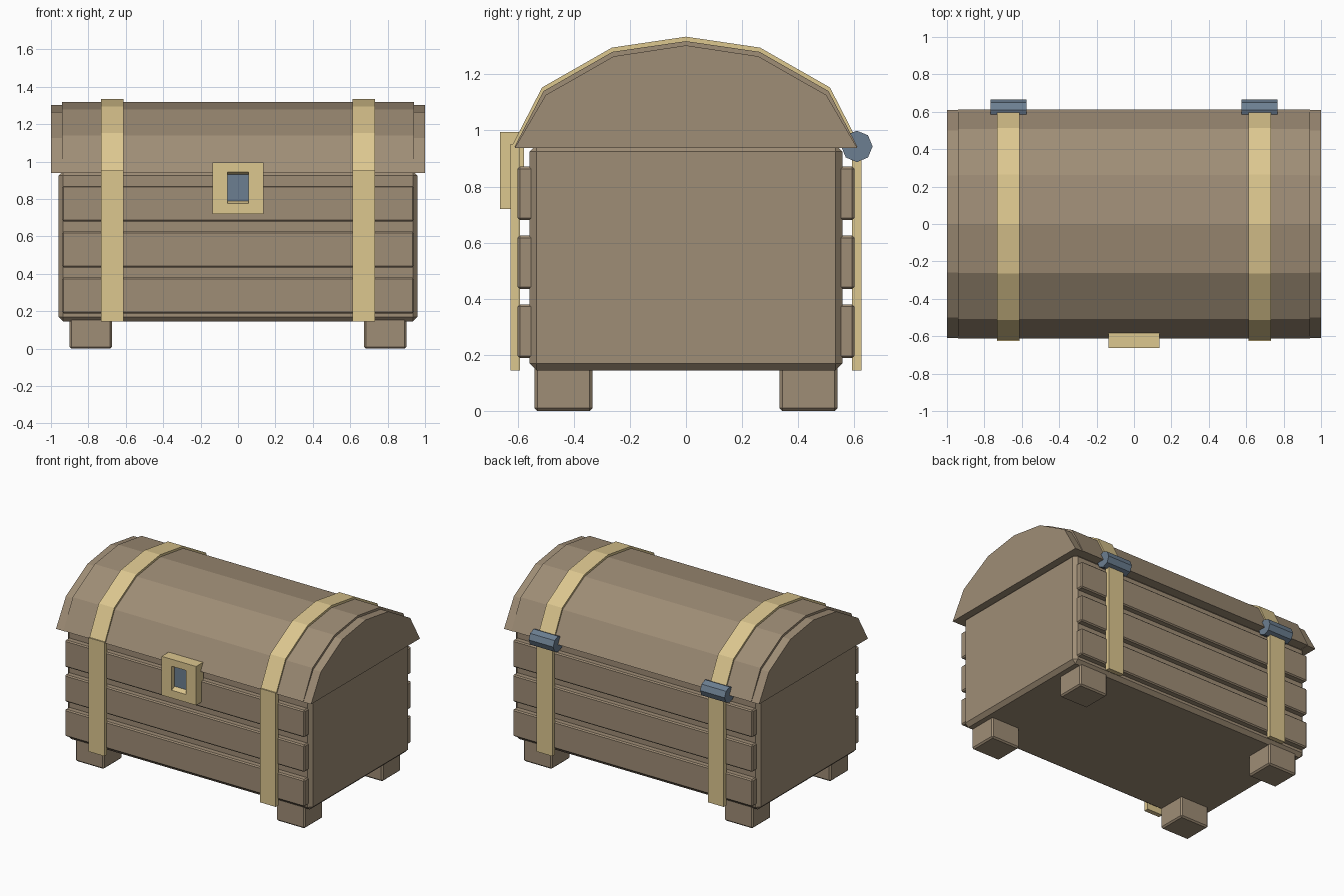
import bpy, bmesh, math
from mathutils import Matrix

if "Cube" in bpy.data.objects:
    bpy.data.objects.remove(bpy.data.objects["Cube"])


def material(name, rgb):
    m = bpy.data.materials.new(name)
    m.diffuse_color = (*rgb, 1)
    m.use_nodes = True
    m.node_tree.nodes["Principled BSDF"].inputs["Base Color"].default_value = m.diffuse_color
    return m


WOOD = material("brown wood", (0.345, 0.266, 0.180))
BRASS = material("pale brass", (0.72, 0.57, 0.275))
STEEL = material("blue steel", (0.150, 0.212, 0.285))


def finish(bm, name, *mats):
    bmesh.ops.recalc_face_normals(bm, faces=bm.faces)
    me = bpy.data.meshes.new(name)
    bm.to_mesh(me)
    bm.free()
    for m in mats:
        me.materials.append(m)
    ob = bpy.data.objects.new(name, me)
    bpy.context.collection.objects.link(ob)
    return ob


def box(name, x, y, z, mat, bevel=0.0):
    """Box from (min, max) ranges, with optional chamfer."""
    bm = bmesh.new()
    size = [r[1] - r[0] for r in (x, y, z)]
    mid = [(r[0] + r[1]) / 2 for r in (x, y, z)]
    bmesh.ops.create_cube(bm, size=1, matrix=Matrix.Translation(mid) @ Matrix.Diagonal((*size, 1)))
    if bevel:
        bmesh.ops.bevel(bm, geom=bm.edges[:], offset=bevel, segments=1, affect='EDGES')
    return finish(bm, name, mat)


def arch(name, half, x0, x1, mat):
    """Extrude an arched profile, given as its right half from the top down, along x."""
    prof = half[::-1] + [(-y, z) for y, z in half[1:]]
    bm = bmesh.new()
    f = bm.faces.new([bm.verts.new((x0, y, z)) for y, z in prof])
    ext = bmesh.ops.extrude_face_region(bm, geom=[f], use_keep_orig=True)
    bmesh.ops.translate(bm, vec=(x1 - x0, 0, 0),
                        verts=[v for v in ext["geom"] if isinstance(v, bmesh.types.BMVert)])
    return finish(bm, name, mat)


# chest body
box("body", (-0.96, 0.96), (-0.557, 0.557), (0.145, 0.95), WOOD, 0.025)

# horizontal planks on front and back
for side, label in ((-1, "front"), (1, "back")):
    y = sorted((side * 0.60, side * 0.54))
    for i in range(3):
        z = 0.189 + i * 0.2455
        box(f"{label}_plank_{i + 1}", (-0.94, 0.94), y, (z, z + 0.191), WOOD, 0.008)

# feet
for sx in (-1, 1):
    for sy in (-1, 1):
        box("foot", sorted((sx * 0.675, sx * 0.90)), sorted((sy * 0.333, sy * 0.54)),
            (0, 0.165), WOOD, 0.01)

# domed lid with slightly lower end caps
arch("lid", [(0, 1.318), (0.262, 1.28), (0.508, 1.14), (0.612, 0.94)], -0.94, 0.94, WOOD)
for sx in (-1, 1):
    arch("lid_end", [(0, 1.303), (0.258, 1.264), (0.50, 1.126), (0.61, 0.938)],
         *sorted((sx * 0.935, sx * 1.0)), WOOD)

# straps and hinges
for sx in (-1, 1):
    c = sx * 0.672
    xr = (c - 0.061, c + 0.061)
    arch("lid_strap", [(0, 1.334), (0.264, 1.295), (0.513, 1.153), (0.62, 0.945)], *xr, BRASS)
    box("front_strap", xr, (-0.625, -0.592), (0.145, 0.952), BRASS)
    box("back_strap", xr, (0.592, 0.625), (0.145, 0.952), BRASS)
    bm = bmesh.new()
    bmesh.ops.create_cone(bm, cap_ends=True, segments=8, radius1=0.056, radius2=0.056, depth=0.192,
                          matrix=Matrix.Translation((c, 0.609, 0.943)) @ Matrix.Rotation(math.pi / 2, 4, 'Y'))
    finish(bm, "hinge", STEEL)

# lock plate with a recessed steel keyhole panel
bm = bmesh.new()
bmesh.ops.create_cube(bm, size=1, matrix=Matrix.Translation((0, -0.62, 0.857))
                      @ Matrix.Diagonal((0.27, 0.084, 0.275, 1)))
bm.normal_update()
front = min(bm.faces, key=lambda f: f.normal.y)
bmesh.ops.inset_region(bm, faces=[front], thickness=0.03)
for v in front.verts:
    v.co.x = math.copysign(0.057, v.co.x)
    v.co.z = 0.945 if v.co.z > 0.857 else 0.775
ext = bmesh.ops.extrude_discrete_faces(bm, faces=[front])
panel = ext["faces"][0]
for v in panel.verts:
    v.co.y += 0.035
    v.co.z += -0.015 if v.co.z > 0.857 else 0.014
panel.material_index = 1
finish(bm, "lock_plate", BRASS, STEEL)
